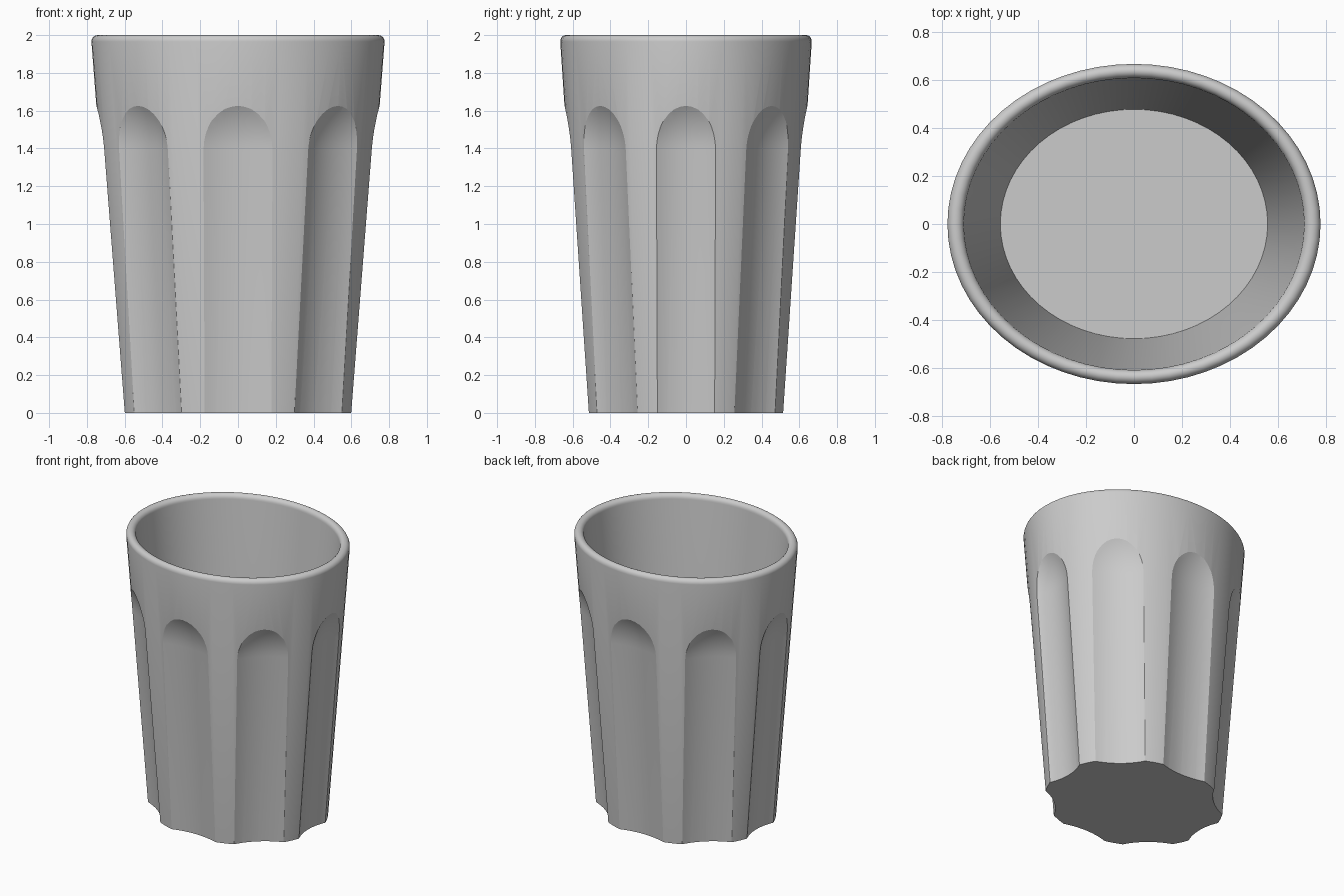
import bpy, bmesh
from math import sin, cos, pi, radians, atan
from mathutils import Matrix, Vector

if "Cube" in bpy.data.objects:
    bpy.data.objects.remove(bpy.data.objects["Cube"])

SLOPE = 0.0765          # outward lean of the wall
BASE_R = 0.625          # outer radius at the foot, before squashing
SQUASH = 0.858          # oval plan: y radius / x radius


def lathe(name, profile, segs):
    """Revolve an (r, z) profile that starts and ends on the axis."""
    bm = bmesh.new()
    vs = [bm.verts.new((r, 0, z)) for r, z in profile]
    edges = [bm.edges.new(p) for p in zip(vs, vs[1:])]
    bmesh.ops.spin(bm, geom=vs + edges, cent=(0, 0, 0), axis=(0, 0, 1),
                   angle=2 * pi, steps=segs, use_duplicate=False)
    bmesh.ops.remove_doubles(bm, verts=bm.verts, dist=1e-5)
    bmesh.ops.recalc_face_normals(bm, faces=bm.faces)
    me = bpy.data.meshes.new(name)
    bm.to_mesh(me)
    bm.free()
    ob = bpy.data.objects.new(name, me)
    bpy.context.collection.objects.link(ob)
    return ob


def arc(cx, cz, r, a0, a1, n):
    return [(cx + r * cos(radians(a0 + (a1 - a0) * i / n)),
             cz + r * sin(radians(a0 + (a1 - a0) * i / n))) for i in range(n + 1)]


# Tumbler: thick floor, leaning wall, rounded lip
lip = 0.034
profile = [(0, 0), (BASE_R, 0)]
profile += arc(0.776 - lip, 2 - lip, lip, 0, 180, 12)
profile += [(0.556, 0.1), (0, 0.1)]
tumbler = lathe("tumbler", profile, 64)

# Flute cutters: leaning round-ended rods set around the wall
r, depth, top = 0.5, 0.057, 1.59
rise = (2 * r * depth - depth ** 2) ** 0.5
end_z = top - rise
rod = [(0, -2), (r, -2)] + arc(0, 0, r, 0, 90, 20)
rod[-1] = (0, r)
cutters = bpy.data.collections.new("flute_cutters")
bpy.context.scene.collection.children.link(cutters)
for i in range(8):
    cut = lathe(f"flute_cutter_{i + 1}", rod, 80)
    dist = BASE_R + SLOPE * end_z - depth + r
    cut.data.transform(Matrix.Rotation(i * pi / 4, 4, 'Z')
                       @ Matrix.Translation((dist, 0, end_z))
                       @ Matrix.Rotation(atan(SLOPE), 4, 'Y'))
    bpy.context.collection.objects.unlink(cut)
    cutters.objects.link(cut)
    cut.hide_render = True
    cut.hide_set(True)
    # Carve one at a time so overlapping rods stay clean
    mod = tumbler.modifiers.new(f"flute_{i + 1}", 'BOOLEAN')
    mod.operation = 'DIFFERENCE'
    mod.solver = 'EXACT'
    mod.object = cut

# Bake the carving, drop the cutters, squash to the oval plan
bpy.context.view_layer.update()
dg = bpy.context.evaluated_depsgraph_get()
carved = bpy.data.meshes.new_from_object(tumbler.evaluated_get(dg))
tumbler.modifiers.clear()
tumbler.data = carved
for cut in list(cutters.objects):
    bpy.data.objects.remove(cut)
bpy.data.collections.remove(cutters)
carved.transform(Matrix.Diagonal((1, SQUASH, 1, 1)))

bpy.context.view_layer.objects.active = tumbler
tumbler.select_set(True)
bpy.ops.object.shade_smooth_by_angle(angle=radians(20))
